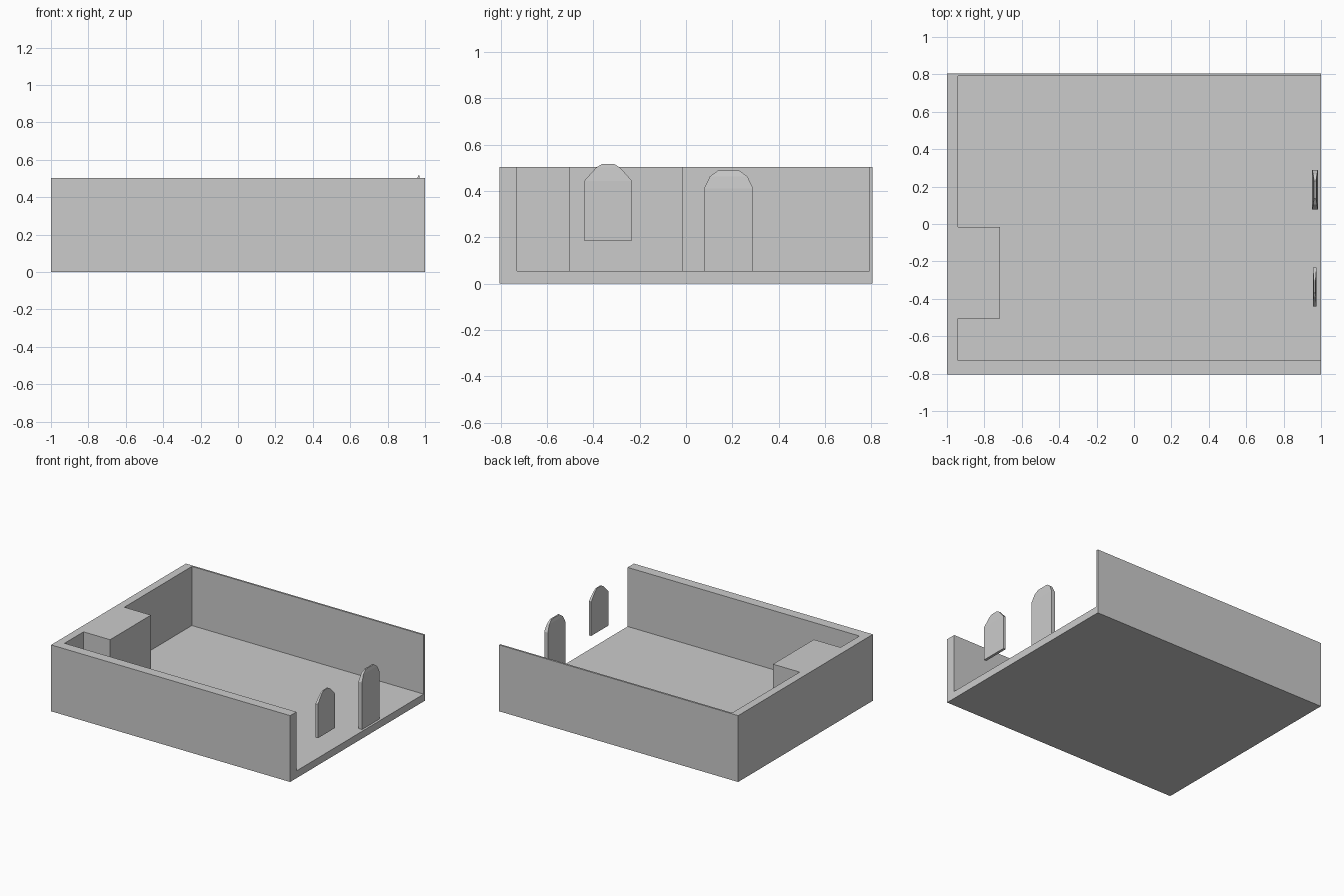
import bpy, bmesh

if "Cube" in bpy.data.objects:
    bpy.data.objects.remove(bpy.data.objects["Cube"])


def new_object(name, bm):
    bmesh.ops.recalc_face_normals(bm, faces=bm.faces[:])
    mesh = bpy.data.meshes.new(name)
    bm.to_mesh(mesh)
    bm.free()
    obj = bpy.data.objects.new(name, mesh)
    bpy.context.collection.objects.link(obj)
    return obj


def bridge_rows(bm, rows):
    """Skin a stack of four-point rings, closing both ends."""
    rings = [[bm.verts.new(p) for p in row] for row in rows]
    bm.faces.new(rings[0])
    bm.faces.new(rings[-1])
    for a, b in zip(rings, rings[1:]):
        for i in range(4):
            j = (i + 1) % 4
            bm.faces.new((a[i], a[j], b[j], b[i]))


def arched_panel(name, x, y, rows):
    """Each row is (height, half width, half thickness)."""
    bm = bmesh.new()
    bridge_rows(bm, [[(x - t, y - w, z), (x + t, y - w, z),
                      (x + t, y + w, z), (x - t, y + w, z)]
                     for z, w, t in rows])
    return new_object(name, bm)


# Room shell: solid block with the open-sided interior carved out
bpy.ops.mesh.primitive_cube_add(size=1, location=(0, 0, 0.251))
room = bpy.context.object
room.name = "room_shell"
room.scale = (2, 1.61, 0.502)
bpy.ops.object.transform_apply(location=True, scale=True)

# Interior plan, stepping around the chimney block on the left wall
plan = [(1.2, -0.73), (-0.94, -0.73), (-0.94, -0.504), (-0.717, -0.504),
        (-0.717, -0.016), (-0.94, -0.016), (-0.94, 0.791), (1.2, 0.791)]
bm = bmesh.new()
base = bm.faces.new([bm.verts.new((x, y, 0.055)) for x, y in plan])
top = bmesh.ops.extrude_face_region(bm, geom=[base])["geom"]
bmesh.ops.translate(bm, vec=(0, 0, 0.8),
                    verts=[v for v in top if isinstance(v, bmesh.types.BMVert)])
cutter = new_object("interior_cutter", bm)

cut = room.modifiers.new("interior", "BOOLEAN")
cut.operation = "DIFFERENCE"
cut.solver = "EXACT"
cut.object = cutter
bpy.context.view_layer.objects.active = room
bpy.ops.object.modifier_apply(modifier="interior")
bpy.data.objects.remove(cutter)

# Door and window panels standing in the open side, thinning over the arch
arched_panel("door_panel", 0.968, 0.184,
             [(0.055, 0.106, 0.015), (0.41, 0.106, 0.015),
              (0.462, 0.081, 0.010), (0.487, 0.047, 0.005)])
arched_panel("window_panel", 0.966, -0.336,
             [(0.185, 0.104, 0.010), (0.442, 0.104, 0.010),
              (0.50, 0.052, 0.006), (0.515, 0.028, 0.004)])
